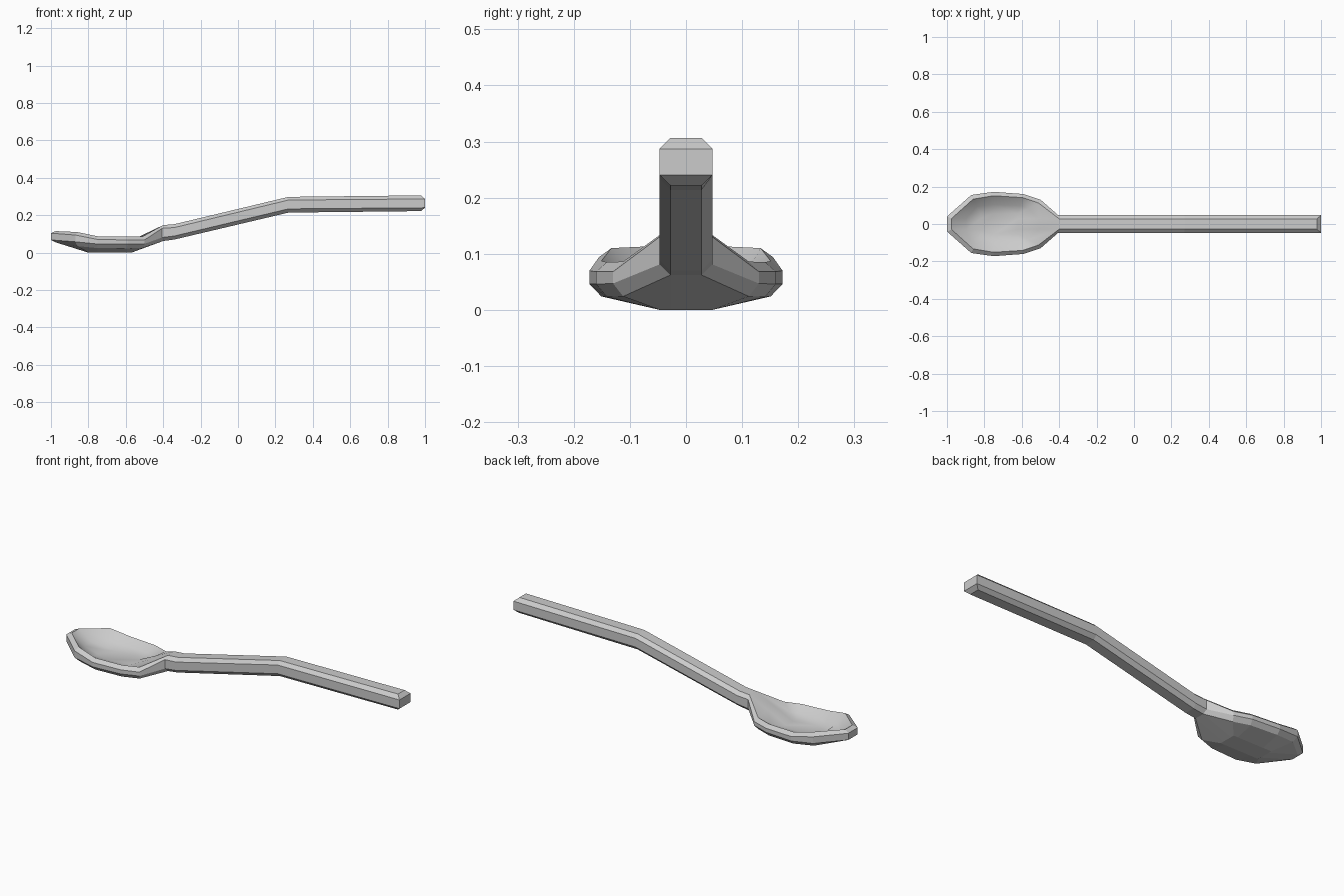
import bpy, bmesh

if "Cube" in bpy.data.objects:
    bpy.data.objects.remove(bpy.data.objects["Cube"])

# Half-outline stations, bowl tip to handle end:
# outer x, outer y, inset x, inset y, bottom z, band low z, band high z, top z
ST = [
    (-1.00, .040, -.975, .030, .055, .068, .104, .115),
    (-.87, .155, -.860, .133, .035, .058, .094, .110),
    (-.75, .172, -.750, .151, .024, .046, .070, .087),
    (-.59, .160, -.595, .141, .023, .046, .068, .085),
    (-.50, .130, -.510, .112, .024, .047, .068, .086),
    (-.405, .047, -.400, .028, .062, .081, .130, .147),
    (-.34, .047, -.340, .028, .070, .089, .134, .152),
    (.27, .047, .270, .028, .214, .234, .281, .298),
    (1.00, .047, .978, .028, .222, .240, .287, .306),
]
NECK = 5


def clamp(v, lo, hi):
    return max(lo, min(hi, v))


bm = bmesh.new()


def loop(points):
    """Closed loop: one side, then its mirror image backwards."""
    return ([bm.verts.new(p) for p in points]
            + [bm.verts.new((x, -y, z)) for x, y, z in reversed(points)])


def bridge(a, b, smooth=False):
    n = len(a)
    for i in range(n):
        j = (i + 1) % n
        bm.faces.new((a[i], a[j], b[j], b[i])).smooth = smooth


def strips(ring, first, last, smooth=False):
    """Quads across the shape between mirrored stations."""
    n = len(ring)
    for i in range(first, last):
        bm.faces.new((ring[i], ring[i + 1], ring[n - 2 - i], ring[n - 1 - i])).smooth = smooth


def bowl_part(ring):
    return ring[:NECK + 1] + ring[len(ring) - 1 - NECK:]


# Side band with its upper and lower chamfers
low_in = loop([(s[2], s[3], s[4]) for s in ST])
low = loop([(s[0], s[1], s[5]) for s in ST])
high = loop([(s[0], s[1], s[6]) for s in ST])
top_in = loop([(s[2], s[3], s[7]) for s in ST])
bridge(low_in, low)
bridge(low, high)
bridge(high, top_in)

# Handle top and underside
strips(top_in, NECK, len(ST) - 1)
strips(low_in, NECK, len(ST) - 1)

# Bowl underside, sloping to a flat foot
foot = loop([(clamp(s[2], -.80, -.57), min(s[3], .047), 0) for s in ST[:NECK + 1]])
bridge(bowl_part(low_in), foot)
strips(foot, 0, NECK)

# Smooth hollow of the bowl
mid, floor = [], []
for i, s in enumerate(ST[:NECK + 1]):
    fx, fy, fz = clamp(s[2], -.82, -.62), min(s[3], .055), .042
    drop = .5 if i == NECK else .68
    mid.append(((s[2] + fx) / 2, (s[3] + fy) / 2, s[7] + (fz - s[7]) * drop))
    floor.append((fx, fy, fz))
mid, floor = loop(mid), loop(floor)
bridge(bowl_part(top_in), mid, True)
bridge(mid, floor, True)
strips(floor, 0, NECK, True)

bmesh.ops.remove_doubles(bm, verts=bm.verts[:], dist=.0005)
bmesh.ops.dissolve_degenerate(bm, edges=bm.edges[:], dist=.0005)
bmesh.ops.recalc_face_normals(bm, faces=bm.faces[:])
mesh = bpy.data.meshes.new("spoon")
bm.to_mesh(mesh)
bm.free()
bpy.context.collection.objects.link(bpy.data.objects.new("spoon", mesh))
